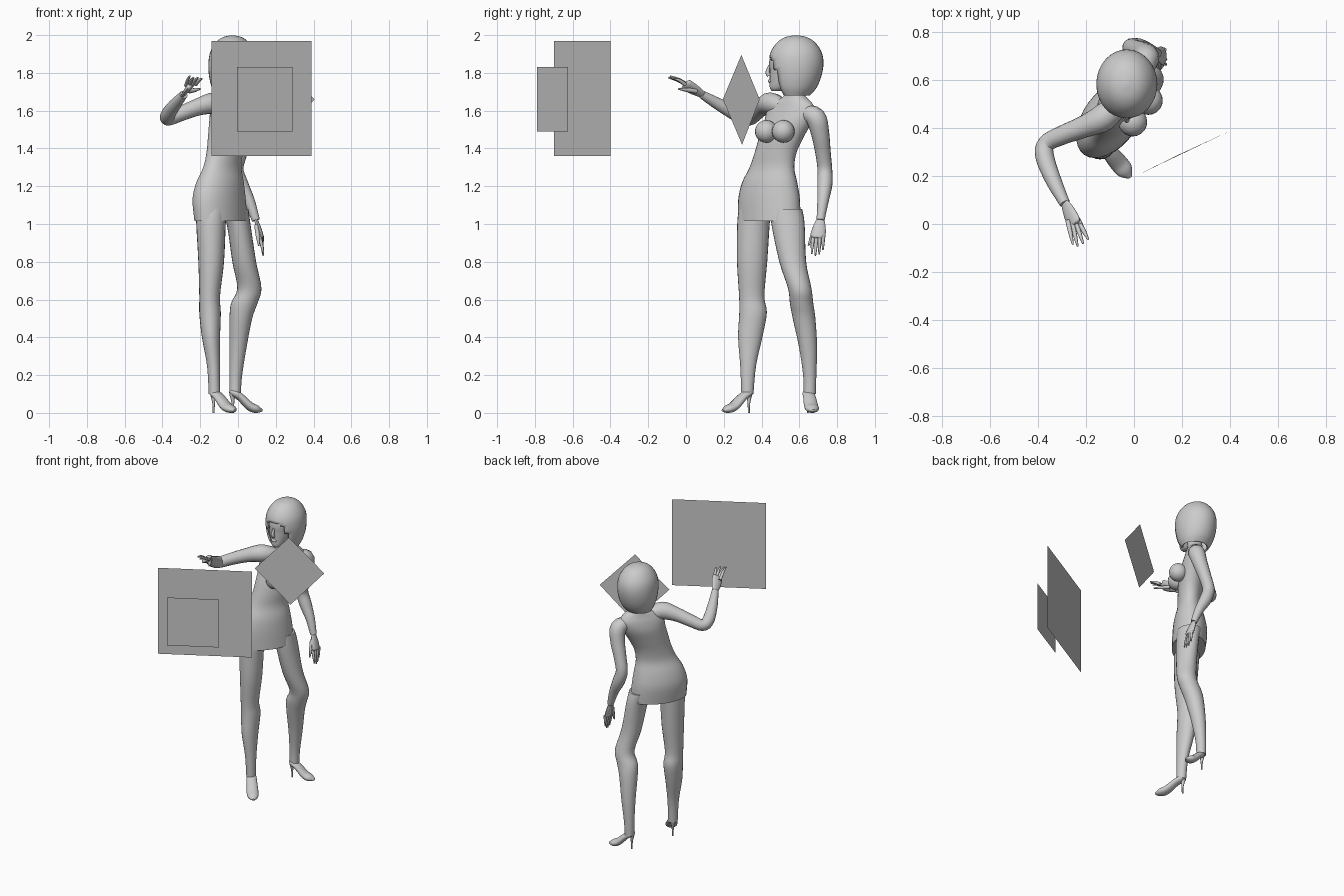
import bpy, bmesh, math
from mathutils import Vector

if "Cube" in bpy.data.objects:
    bpy.data.objects.remove(bpy.data.objects["Cube"])

grey = bpy.data.materials.new("plain grey")
grey.diffuse_color = (0.6, 0.6, 0.6, 1)
grey.use_nodes = True
grey.node_tree.nodes["Principled BSDF"].inputs["Base Color"].default_value = grey.diffuse_color


def finish(name, bm, smooth=True):
    bmesh.ops.recalc_face_normals(bm, faces=bm.faces)
    me = bpy.data.meshes.new(name)
    bm.to_mesh(me)
    bm.free()
    ob = bpy.data.objects.new(name, me)
    bpy.context.collection.objects.link(ob)
    me.materials.append(grey)
    if smooth:
        bpy.ops.object.select_all(action='DESELECT')
        ob.select_set(True)
        bpy.context.view_layer.objects.active = ob
        bpy.ops.object.shade_smooth_by_angle(angle=math.radians(50))
    return ob


def spline(keys, steps):
    """Smooth curve through tuples of any length."""
    out = []
    for i in range(len(keys) - 1):
        k = [keys[max(0, min(len(keys) - 1, i + j))] for j in (-1, 0, 1, 2)]
        for s in range(steps):
            t = s / steps
            out.append([b + 0.5 * t * (c - a + t * (2*a - 5*b + 4*c - d + t * (3*(b - c) + d - a)))
                        for a, b, c, d in zip(*k)])
    return out + [list(keys[-1])]


def skin(bm, rings):
    rows = [[bm.verts.new(p) for p in r] for r in rings]
    n = len(rows[0])
    for a, b in zip(rows, rows[1:]):
        for i in range(n):
            bm.faces.new((a[i], a[(i + 1) % n], b[(i + 1) % n], b[i]))
    bm.faces.new(rows[0])
    bm.faces.new(rows[-1])


def loft(name, keys, angle=0, seg=24, steps=4):
    """Horizontal elliptical sections: z, x, y, half width, half depth."""
    c, s = math.cos(math.radians(angle)), math.sin(math.radians(angle))
    rings = []
    for z, x, y, a, b in spline(keys, steps):
        ring = []
        for i in range(seg):
            t = 2 * math.pi * i / seg
            u, v = a * math.cos(t), b * math.sin(t)
            ring.append((x + u * c - v * s, y + u * s + v * c, z))
        rings.append(ring)
    bm = bmesh.new()
    skin(bm, rings)
    return finish(name, bm)


def tube(bm, keys, side=(0, 0, 1), flat=1.0, seg=12, steps=4):
    """Sections across a path: x, y, z, radius; flat squeezes one direction."""
    pts = spline(keys, steps)
    rings = []
    for i, p in enumerate(pts):
        d = Vector(pts[min(i + 1, len(pts) - 1)][:3]) - Vector(pts[max(i - 1, 0)][:3])
        u = d.cross(Vector(side)).normalized()
        v = u.cross(d).normalized()
        rings.append([Vector(p[:3]) + p[3] * (u * math.cos(t) + v * flat * math.sin(t))
                      for t in (2 * math.pi * k / seg for k in range(seg))])
    skin(bm, rings)


def limb(name, *args, **kw):
    bm = bmesh.new()
    tube(bm, *args, **kw)
    return finish(name, bm)


def ball(name, loc, scale):
    bm = bmesh.new()
    bmesh.ops.create_uvsphere(bm, u_segments=20, v_segments=12, radius=1)
    for v in bm.verts:
        v.co = Vector([v.co[i] * scale[i] + loc[i] for i in range(3)])
    return finish(name, bm)


def panel(name, corners):
    bm = bmesh.new()
    bm.faces.new([bm.verts.new(p) for p in corners])
    return finish(name, bm, False)


# Floating flat panels
for name, x0, x1, y0, y1, z0, z1 in (("large_panel", -.14, .39, -.70, -.40, 1.36, 1.97),
                                     ("small_panel", -.005, .288, -.79, -.625, 1.49, 1.83)):
    panel(name, [(x0, y0, z0), (x1, y1, z0), (x1, y1, z1), (x0, y0, z1)])
panel("diamond_panel", [(-.005, .195, 1.66), (.205, .297, 1.42), (.405, .39, 1.66), (.195, .293, 1.895)])

# Torso with hem, and neck
loft("torso", [(1.015, -.09, .44, .188, .108), (1.13, -.1, .44, .185, .112), (1.22, -.095, .443, .165, .1),
               (1.30, -.083, .455, .135, .078), (1.38, -.07, .475, .125, .078), (1.46, -.057, .505, .133, .082),
               (1.54, -.045, .54, .145, .082), (1.60, -.04, .558, .15, .07), (1.645, -.035, .565, .115, .058),
               (1.69, -.03, .575, .052, .048), (1.79, -.03, .565, .045, .045)], angle=54, seg=32)
for name, x, y in (("right_breast", -.005, .425), ("left_breast", .06, .515)):
    ball(name, (x, y, 1.49), (.06, .06, .06))

# Legs
loft("right_leg", [(1.08, -.14, .365, .08, .085), (1.0, -.143, .357, .078, .086), (.8, -.142, .35, .068, .08),
                   (.62, -.15, .348, .055, .067), (.53, -.148, .355, .057, .073), (.4, -.143, .34, .048, .064),
                   (.25, -.13, .329, .034, .042), (.1, -.125, .325, .03, .032)])
loft("left_leg", [(1.08, -.02, .53, .075, .085), (1.0, .003, .54, .063, .088), (.8, .033, .565, .063, .071),
                  (.66, .06, .602, .064, .062), (.58, .033, .612, .07, .062), (.5, .015, .625, .06, .06),
                  (.35, .0, .646, .046, .048), (.2, -.012, .655, .034, .035), (.1, -.015, .655, .03, .032)])

# High heeled shoes
for side, heel, toe in (("right", (-.135, .34), (-.015, .195)), ("left", (-.035, .645), (.128, .675))):
    h, t = Vector(heel), Vector(toe)
    at = lambda f, z, r: (*(h + (t - h) * f), z, r)
    limb(side + "_shoe", [at(-.05, .115, .014), at(.08, .105, .031), at(.3, .082, .034), at(.6, .035, .038),
                          at(.82, .02, .034), at(1, .013, .010)], flat=.62, seg=16)
    limb(side + "_heel", [at(.03, .10, .016), at(.05, .05, .007), at(.05, 0, .005)], side=(1, 0, 0), seg=8)

# Arms: one reaching forward, one hanging down
limb("right_arm", [(-.06, .51, 1.62, .045), (-.125, .445, 1.64, .057), (-.21, .405, 1.62, .046),
                   (-.30, .37, 1.585, .040), (-.365, .335, 1.558, .037), (-.372, .28, 1.575, .039),
                   (-.335, .18, 1.63, .033), (-.288, .085, 1.685, .022)], seg=16)
limb("left_arm", [(.01, .62, 1.59, .04), (.05, .685, 1.565, .054), (.04, .71, 1.48, .048), (.01, .725, 1.38, .041),
                  (-.01, .735, 1.29, .039), (.015, .735, 1.21, .04), (.06, .725, 1.12, .03),
                  (.095, .712, 1.02, .021)], side=(1, 0, 0), seg=16)

# Hands: flattened palm, four fingers and a thumb
HANDS = (("right_hand", (-.29, .09, 1.683), (-.25, .005, 1.735), (1, -.3, .1), (.5, .5, -1),
          [(-.255, -.085, 1.783), (-.235, -.093, 1.775), (-.212, -.082, 1.775), (-.19, -.065, 1.77)],
          (-.2, -.04, 1.715)),
         ("left_hand", (.095, .712, 1.025), (.12, .70, .935), (.25, 1, 0), (1, 0, 0),
          [(.135, .665, .842), (.135, .685, .832), (.132, .705, .838), (.128, .725, .862)],
          (.11, .648, .885)))
for name, wrist, knuckle, across, normal, tips, thumb in HANDS:
    w, k, a = Vector(wrist), Vector(knuckle), Vector(across).normalized()
    bm = bmesh.new()
    tube(bm, [(*w, .021), (*w.lerp(k, .5), .034), (*k, .038), (*(k + (k - w) * .12), .028)], side=normal, flat=.42)
    for i, tip in enumerate(tips):
        base, tip = k + a * (i - 1.5) * .018, Vector(tip)
        mid = base.lerp(tip, .5) + Vector((0, 0, .006))
        tube(bm, [(*base, .010), (*mid, .009), (*tip, .004)], side=normal, seg=8, steps=3)
    base, tip = w.lerp(k, .35) + a * (.02 if name == "right_hand" else -.02), Vector(thumb)
    tube(bm, [(*base, .013), (*base.lerp(tip, .5), .011), (*tip, .004)], side=normal, seg=8, steps=3)
    finish(name, bm)

# Face
loft("head", [(1.703, -.03, .482, .02, .026), (1.72, -.03, .492, .04, .048), (1.76, -.03, .517, .06, .074),
              (1.81, -.03, .532, .073, .089), (1.88, -.03, .54, .08, .096), (1.95, -.03, .56, .06, .07)])
limb("nose", [(-.03, .443, 1.84, .006), (-.03, .432, 1.805, .011), (-.03, .44, 1.785, .012)], side=(1, 0, 0), seg=8)
ball("lips", (-.03, .447, 1.757), (.02, .013, .011))

# Bobbed hair, opened around the face
hair = loft("hair", [(1.68, -.03, .575, .088, .08), (1.72, -.03, .578, .108, .112), (1.78, -.03, .582, .123, .134),
                     (1.85, -.03, .583, .127, .145), (1.91, -.03, .583, .117, .135), (1.96, -.03, .583, .088, .102),
                     (1.988, -.03, .583, .052, .06), (1.999, -.03, .583, .008, .01)], seg=32)
bm = bmesh.new()
bm.from_mesh(hair.data)
gone = []
for f in bm.faces:
    c = f.calc_center_median()
    if len(f.verts) > 4 and c.z < 1.7 or c.z < 1.88 and c.y < .455 + (1.88 - c.z) * .3:
        gone.append(f)
bmesh.ops.delete(bm, geom=gone, context='FACES')
bm.to_mesh(hair.data)
bm.free()
shell = hair.modifiers.new("thickness", 'SOLIDIFY')
shell.thickness = .012
shell.offset = -1
